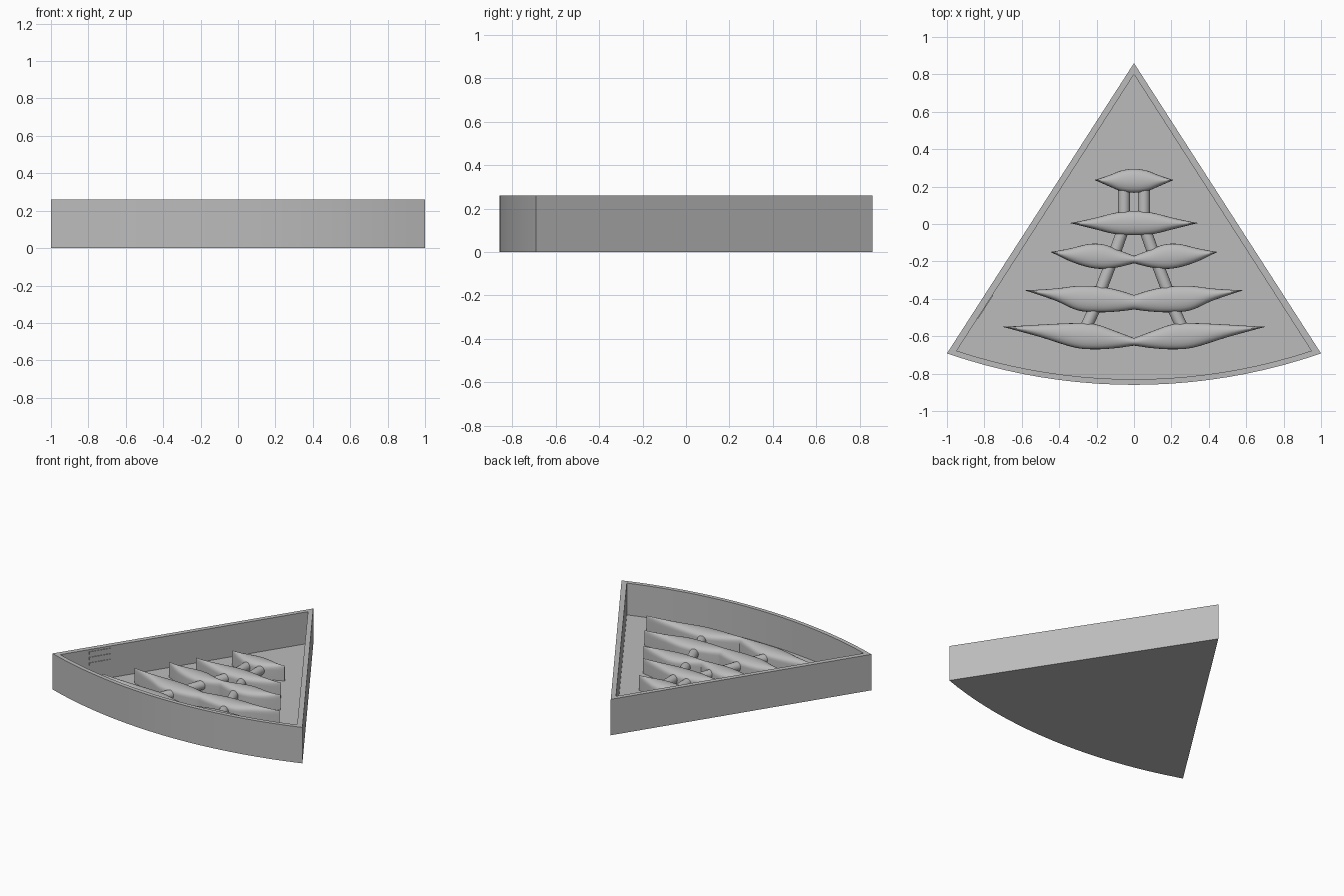
import bpy, bmesh, math
from mathutils import Vector

cube = bpy.data.objects.get("Cube")
if cube:
    bpy.data.objects.remove(cube, do_unlink=True)

grey = bpy.data.materials.new("plain_grey")
grey.use_nodes = True
grey.diffuse_color = (0.5, 0.5, 0.5, 1)
grey.node_tree.nodes["Principled BSDF"].inputs["Base Color"].default_value = (0.5, 0.5, 0.5, 1)

HEIGHT, FLOOR = 0.26, 0.03


def finish(name, bm, smooth=None):
    """Turn a bmesh into a named grey object."""
    bmesh.ops.recalc_face_normals(bm, faces=bm.faces)
    mesh = bpy.data.meshes.new(name)
    bm.to_mesh(mesh)
    bm.free()
    mesh.materials.append(grey)
    obj = bpy.data.objects.new(name, mesh)
    bpy.context.collection.objects.link(obj)
    if smooth:
        bpy.ops.object.select_all(action='DESELECT')
        obj.select_set(True)
        bpy.context.view_layer.objects.active = obj
        bpy.ops.object.shade_smooth_by_angle(angle=math.radians(smooth))
    return obj


def sector(apex_y, half_width, radius, centre_y=2.2, steps=20):
    """Pointed back and bowed front outline."""
    pts = [(0, apex_y)]
    for i in range(steps + 1):
        x = half_width * (2 * i / steps - 1)
        pts.append((x, centre_y - math.sqrt(radius ** 2 - x ** 2)))
    return pts


def bridge(bm, a, b):
    n = len(a)
    for i in range(n):
        j = (i + 1) % n
        bm.faces.new((a[i], a[j], b[j], b[i]))


# Tray: outer wall, rim, inner wall, floor and underside
bm = bmesh.new()
outer, inner = sector(0.86, 1.0, 3.06), sector(0.80, 0.948, 3.03)
loops = [[bm.verts.new((x, y, z)) for x, y in pts]
         for pts, z in ((outer, 0), (outer, HEIGHT), (inner, HEIGHT), (inner, FLOOR))]
for a, b in zip(loops, loops[1:]):
    bridge(bm, a, b)
bm.faces.new(loops[0])
bm.faces.new(loops[-1])
finish("tray", bm, 20)


def smooth_columns(cols, steps=5):
    """Catmull-Rom through (x, back y, front y) columns, from tip to middle."""
    p = [Vector(c) for c in cols]
    mirrored = Vector((-p[-2].x, p[-2].y, p[-2].z))
    if len(cols) > 4:            # keep the notch at the middle sharp
        mirrored = 2 * p[-1] - p[-2]
    p = [2 * p[0] - p[1]] + p + [mirrored]
    out = []
    for a, b, c, d in zip(p, p[1:], p[2:], p[3:]):
        for i in range(steps):
            t = i / steps
            out.append(0.5 * (2 * b + (c - a) * t + (2 * a - 5 * b + 4 * c - d) * t * t
                              + (3 * b - a - 3 * c + d) * t ** 3))
    return out + [p[-2]]


def ridge(name, cols, side_z=0.10, top_z=0.14, arc=12):
    """Leaf-shaped ridge with upright sides and a rounded top."""
    half = smooth_columns(cols)
    full = half + [Vector((-c.x, c.y, c.z)) for c in reversed(half[:-1])]
    bm = bmesh.new()
    sections = []
    for x, back, front in full:
        mid, w = (back + front) / 2, max((back - front) / 2, 0.001)
        sec = [bm.verts.new((x, mid + w, FLOOR - 0.01))]
        for i in range(arc + 1):
            a = math.pi * i / arc
            lift = math.sin(a) ** 0.8
            sec.append(bm.verts.new((x, mid + w * math.cos(a), side_z + (top_z - side_z) * lift)))
        sec.append(bm.verts.new((x, mid - w, FLOOR - 0.01)))
        sections.append(sec)
    for a, b in zip(sections, sections[1:]):
        bridge(bm, a, b)
    bm.faces.new(sections[0])
    bm.faces.new(sections[-1])
    finish(name, bm, 40)


# Ridges, back to front
ridge("ridge_1", [(-.21, .235, .235), (-.13, .262, .2), (-.07, .285, .176), (0, .295, .167)])
ridge("ridge_2", [(-.34, .005, .005), (-.22, .03, -.025), (-.1, .06, -.054), (0, .07, -.06)])
ridge("ridge_3", [(-.445, -.15, -.15), (-.34, -.13, -.2), (-.24, -.107, -.232),
                  (-.16, -.11, -.24), (-.08, -.14, -.23), (0, -.17, -.21)])
ridge("ridge_4", [(-.58, -.355, -.355), (-.42, -.345, -.41), (-.3, -.331, -.462),
                  (-.18, -.335, -.472), (-.08, -.355, -.467), (0, -.38, -.457)])
ridge("ridge_5", [(-.7, -.55, -.55), (-.5, -.538, -.605), (-.32, -.53, -.66),
                  (-.21, -.535, -.67), (-.1, -.572, -.664), (0, -.61, -.65)])


def rod(name, start, end, radius=0.032, z=0.087):
    """Round bar lying between two ridges."""
    a, b = Vector((*start, z)), Vector((*end, z))
    bm = bmesh.new()
    bmesh.ops.create_cone(bm, cap_ends=True, segments=24, radius1=radius,
                          radius2=radius, depth=(b - a).length)
    turn = (b - a).to_track_quat('Z', 'Y').to_matrix().to_4x4()
    bmesh.ops.transform(bm, matrix=turn, verts=bm.verts)
    bmesh.ops.translate(bm, vec=(a + b) / 2, verts=bm.verts)
    finish(name, bm, 40)


# Paired rods joining the ridges
spans = [((.053, .21), (.053, .03)), ((.055, -.02), (.105, -.16)),
         ((.12, -.2), (.185, -.37)), ((.2, -.43), (.265, -.57))]
for side, label in ((1, "left"), (-1, "right")):
    for i, (s, e) in enumerate(spans, 1):
        rod(f"rod_{i}_{label}", (side * s[0], s[1]), (side * e[0], e[1]))

# Short raised bars on the inside of the right wall
for i, z in enumerate((0.155, 0.195, 0.235), 1):
    bm = bmesh.new()
    bmesh.ops.create_cube(bm, size=1)
    bmesh.ops.scale(bm, vec=(0.15, 0.016, 0.02), verts=bm.verts)
    bar = finish(f"wall_bar_{i}", bm)
    bar.location = (-0.80, -0.44, z)
    bar.rotation_euler.z = math.atan2(1.477, 0.948)
